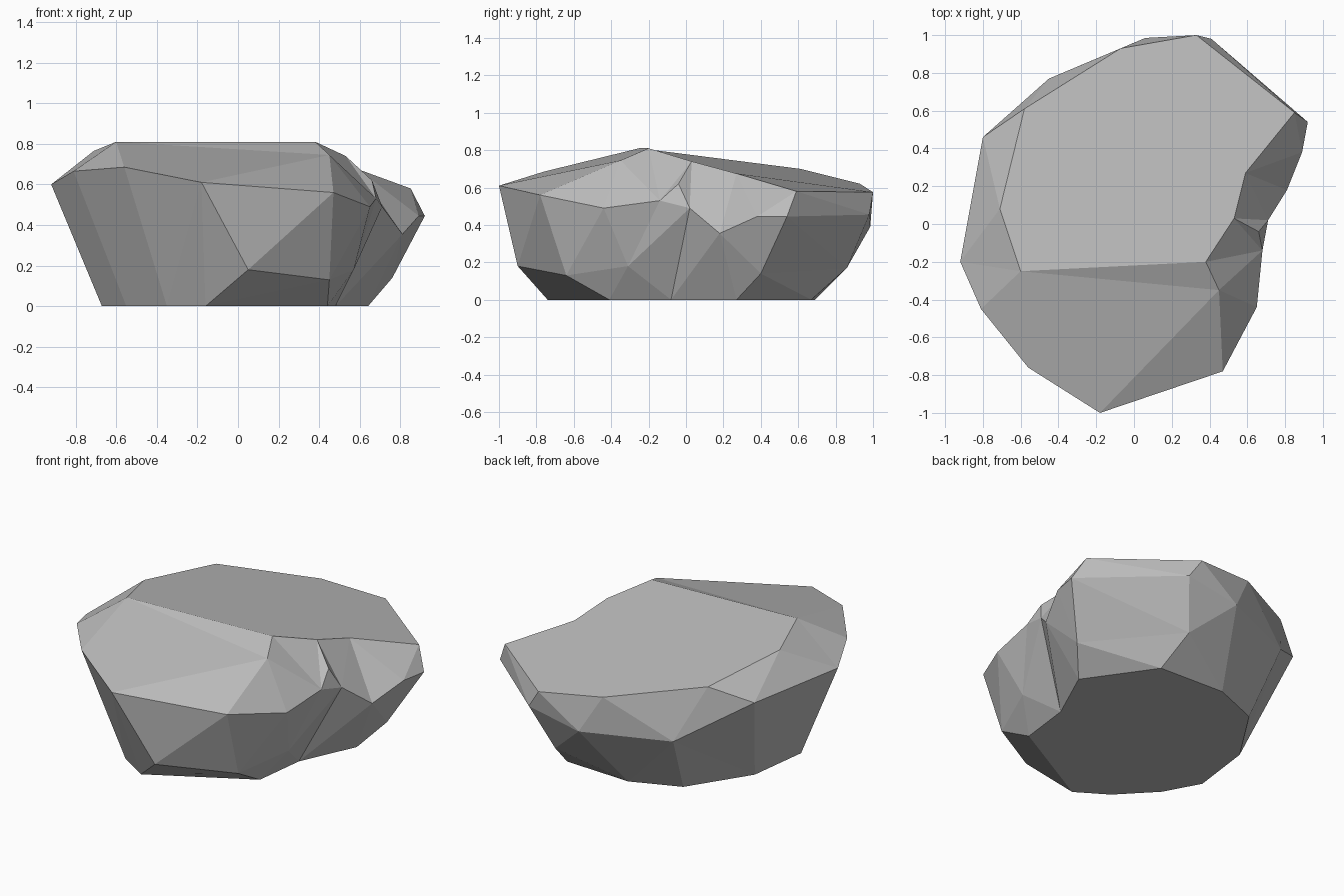
import bpy
import bmesh
from mathutils import Vector

cube = bpy.data.objects.get("Cube")
if cube:
    bpy.data.objects.remove(cube, do_unlink=True)

bm = bmesh.new()


def ring(points):
    """Create one loop of vertices from coordinates given in hundredths."""
    return [bm.verts.new(Vector(point) / 100) for point in points]


def add_face(*corners):
    """Create a face, ignoring collapsed ones and ones that exist already."""
    if len(set(corners)) > 2 and not bm.faces.get(corners):
        bm.faces.new(corners)


def distance(first, second):
    return (first.co - second.co).length


def bridge(lower, upper):
    """Stitch two closed loops with triangles along the shortest diagonals."""
    low, high = 0, 0
    while low < len(lower) or high < len(upper):
        here, there = lower[low % len(lower)], upper[high % len(upper)]
        next_low = lower[(low + 1) % len(lower)]
        next_high = upper[(high + 1) % len(upper)]
        step_low = high >= len(upper) or (
            low < len(lower)
            and distance(next_low, there) < distance(next_high, here))
        if step_low:
            add_face(here, next_low, there)
            low += 1
        else:
            add_face(here, next_high, there)
            high += 1


# Flat underside outline, counter-clockwise from the front
base = ring([(-16, -74, 0), (44, -41, 0), (48, -8, 0), (64, 27, 0),
             (36, 67, 0), (-8, 69, 0), (-38, 57, 0), (-62, 20, 0),
             (-67, -19, 0), (-55, -41, 0), (-35, -62, 0)])

# Chipped lower edge; where there is no chip it shares the base corners
front_chips = ring([(5, -90, 18), (45, -64, 13), (57, -31, 18)])
back_chips = ring([(76, 40, 14), (31, 86, 17)])
chine = base[:1] + front_chips + base[2:4] + back_chips + base[5:]

# Widest rim of the stone, with the notch on its +x side
rim = ring([(-18, -100, 61), (47, -78, 56), (65, -44, 49), (68, -14, 53),
            (71, 2, 49), (81, 18, 35.5), (89, 38, 44.5), (92, 54, 44.5),
            (41, 98, 45.5), (6, 98.5, 39), (-45, 77, 38), (-80, 46, 60),
            (-92, -20, 60), (-81, -45, 66.5), (-56, -76, 68.5)])

# Outline of the sloping top, starting at the front shoulder
crown = ring([(45, -35, 74.5), (38, -20, 81), (53, 3, 74), (59, 27, 67.5),
              (85, 59, 58), (33, 100, 57.5), (-7, 93, 62), (-58, 61, 70),
              (-71, 8, 76.5), (-60, -25, 81)])

# Skin the stone from bottom to top
bm.faces.new(base[::-1])
bridge(base, chine)
bridge(chine, rim)
bridge(rim[1:] + rim[:1], crown)
shoulder, *plate = crown
add_face(plate[-1], shoulder, plate[0])
bm.faces.new(plate)

# Small bump that sticks out in the notch
notch = Vector((0.66, -0.04, 0.62))
side_faces = [face for face in bm.faces
              if rim[3] in face.verts and rim[4] in face.verts
              and any(corner in face.verts for corner in crown)]
for vert in bmesh.ops.poke(bm, faces=side_faces)["verts"]:
    vert.co = notch

bmesh.ops.recalc_face_normals(bm, faces=bm.faces[:])

mesh = bpy.data.meshes.new("boulder")
bm.to_mesh(mesh)
bm.free()
boulder = bpy.data.objects.new("boulder", mesh)
bpy.context.collection.objects.link(boulder)

# Plain stone colour, flat shaded
stone = bpy.data.materials.new("stone grey")
stone.use_nodes = True
grey = (0.5, 0.5, 0.5, 1)
stone.diffuse_color = grey
stone.node_tree.nodes["Principled BSDF"].inputs["Base Color"].default_value = grey
mesh.materials.append(stone)
